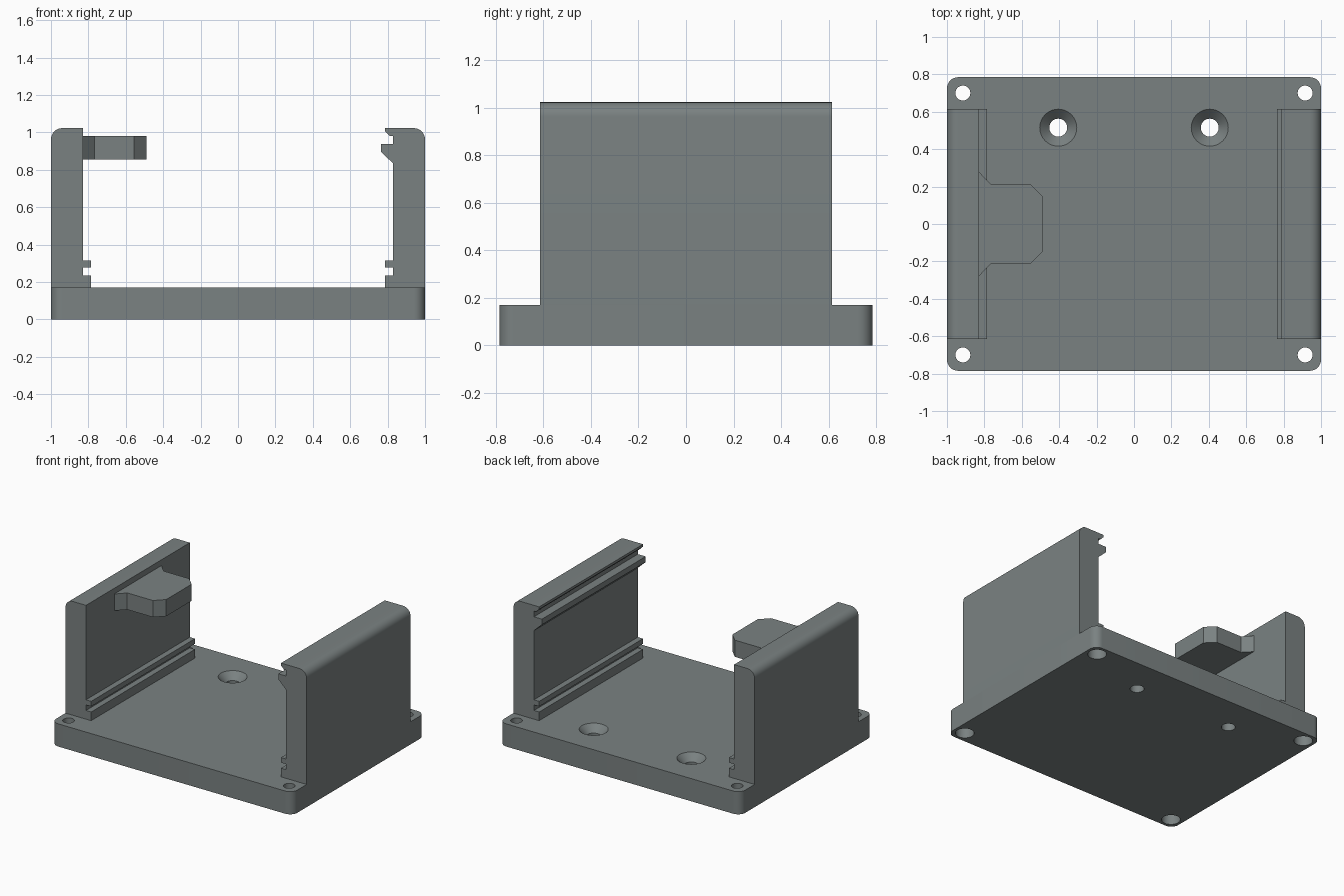
import bpy, bmesh, math
from mathutils import Vector

if "Cube" in bpy.data.objects:
    bpy.data.objects.remove(bpy.data.objects["Cube"])

grey = bpy.data.materials.new("slate grey plastic")
grey.diffuse_color = (0.195, 0.222, 0.222, 1)
grey.use_nodes = True
grey.node_tree.nodes["Principled BSDF"].inputs["Base Color"].default_value = grey.diffuse_color


def make_object(name, bm):
    bmesh.ops.recalc_face_normals(bm, faces=bm.faces)
    mesh = bpy.data.meshes.new(name)
    bm.to_mesh(mesh)
    bm.free()
    mesh.materials.append(grey)
    obj = bpy.data.objects.new(name, mesh)
    bpy.context.collection.objects.link(obj)
    return obj


def select(obj):
    bpy.ops.object.select_all(action='DESELECT')
    obj.select_set(True)
    bpy.context.view_layer.objects.active = obj


def smooth(obj):
    select(obj)
    bpy.ops.object.shade_smooth_by_angle(angle=math.radians(30))


def prism(name, points, offset):
    """Extrude a closed outline of 3D points by an offset."""
    bm = bmesh.new()
    face = bm.faces.new([bm.verts.new(p) for p in points])
    ext = bmesh.ops.extrude_face_region(bm, geom=[face])
    moved = [v for v in ext["geom"] if isinstance(v, bmesh.types.BMVert)]
    bmesh.ops.translate(bm, vec=Vector(offset), verts=moved)
    return make_object(name, bm)


def arc(cx, cy, r, start, steps=8):
    """Quarter circle, counter-clockwise from start degrees."""
    return [(cx + r * math.cos(math.radians(start + 90 * i / steps)),
             cy + r * math.sin(math.radians(start + 90 * i / steps))) for i in range(steps + 1)]


def lathe(name, x, y, profile, n=32):
    """Closed solid of revolution from (radius, z) pairs."""
    bm = bmesh.new()
    rings = [[bm.verts.new((x + r * math.cos(math.tau * i / n), y + r * math.sin(math.tau * i / n), z))
              for i in range(n)] for r, z in profile]
    for a, b in zip(rings, rings[1:]):
        for i in range(n):
            bm.faces.new((a[i], a[(i + 1) % n], b[(i + 1) % n], b[i]))
    bm.faces.new(rings[0])
    bm.faces.new(rings[-1])
    return make_object(name, bm)


# Base plate with rounded corners
TOP, R = 0.17, 0.06
X, Y = 1 - R, 0.785 - R
outline = arc(X, Y, R, 0) + arc(-X, Y, R, 90) + arc(-X, -Y, R, 180) + arc(X, -Y, R, 270)
base = prism("base_plate", [(x, y, 0) for x, y in outline], (0, 0, TOP))

# Corner holes counterbored from below, and two countersunk screw holes
cutters = [lathe("corner_hole", sx * 0.915, sy * 0.70,
                 [(0.064, -0.1), (0.064, 0.085), (0.04, 0.085), (0.04, 0.3)])
           for sx in (-1, 1) for sy in (-1, 1)]
cutters += [lathe("countersunk_hole", sx * 0.405, 0.515,
                  [(0.048, -0.1), (0.048, TOP - 0.051), (0.099, TOP), (0.099, 0.3)])
            for sx in (-1, 1)]
for cutter in cutters:
    cutter.hide_render = True
    mod = base.modifiers.new("hole", 'BOOLEAN')
    mod.operation, mod.solver, mod.object = 'DIFFERENCE', 'EXACT', cutter
    select(base)
    bpy.ops.object.modifier_apply(modifier=mod.name)
    bpy.data.objects.remove(cutter)
smooth(base)

# Side walls: shared outer shape with circuit board slot; right wall adds a snap rail and lip
IN, RAIL, H, D = 0.83, 0.787, 1.023, 0.615
slot = [(IN, 0.315), (RAIL, 0.315), (RAIL, 0.277), (IN, 0.277),
        (IN, 0.235), (RAIL, 0.235), (RAIL, TOP)]
outer = [(1, TOP)] + arc(1 - R, H - R, R, 0)
snap = [(RAIL, H), (RAIL, 1.005), (0.812, 0.98), (IN, 0.98), (IN, 0.937),
        (0.765, 0.937), (0.765, 0.895), (IN, 0.834)]
for name, sign, inner in (("left_wall", -1, [(IN, H)]), ("right_wall", 1, snap)):
    smooth(prism(name, [(sign * x, -D, z) for x, z in outer + inner + slot], (0, 2 * D, 0)))

# Chamfered tab on the inside of the left wall
half = [(-IN, 0.28), (-0.768, 0.215), (-0.555, 0.215), (-0.49, 0.15)]
tab = half + [(x, -y) for x, y in reversed(half)]
prism("left_tab", [(x, y, 0.855) for x, y in tab], (0, 0, 0.125))
